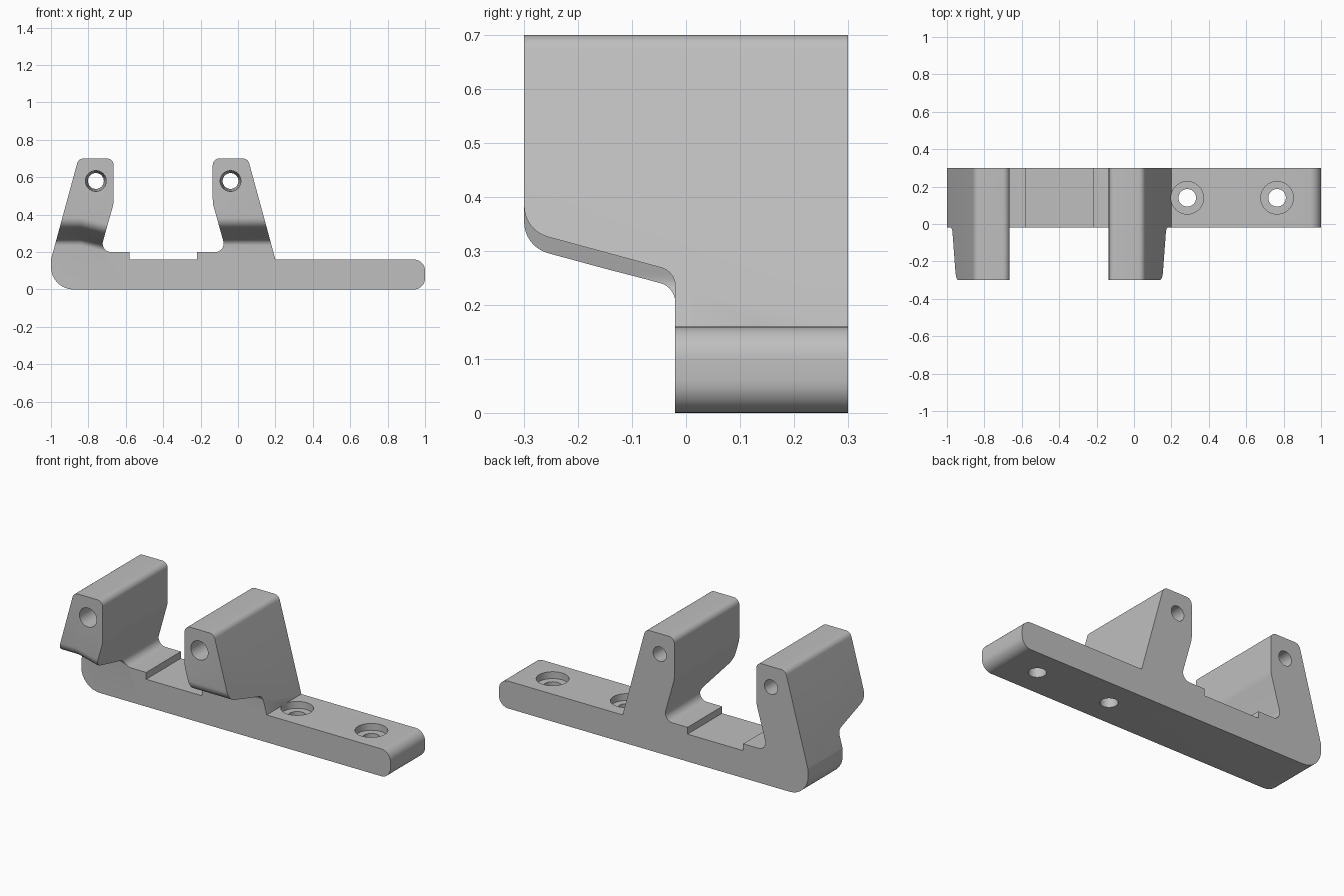
import bpy, bmesh, math
from mathutils import Vector, Matrix

cube = bpy.data.objects.get("Cube")
if cube:
    bpy.data.objects.remove(cube, do_unlink=True)

grey = bpy.data.materials.new("plain grey")
grey.use_nodes = True
COLOUR = (0.52, 0.52, 0.52, 1)
grey.diffuse_color = COLOUR
grey.node_tree.nodes["Principled BSDF"].inputs["Base Color"].default_value = COLOUR


def rounded(corners, steps=8):
    """Turn (a, b, radius) corners into an outline with true arc fillets."""
    out = []
    for i, (a, b, r) in enumerate(corners):
        p = Vector((a, b))
        if r == 0:
            out.append(p)
            continue
        u = (Vector(corners[i - 1][:2]) - p).normalized()
        v = (Vector(corners[(i + 1) % len(corners)][:2]) - p).normalized()
        half = u.angle(v) / 2
        centre = p + (u + v).normalized() * (r / math.sin(half))
        start = p + u * (r / math.tan(half)) - centre
        end = p + v * (r / math.tan(half)) - centre
        sweep = start.angle_signed(end)
        for k in range(steps + 1):
            out.append(centre + Matrix.Rotation(-sweep * k / steps, 2) @ start)
    return out


def loft(name, sections):
    """Skin matching closed sections and cap both ends."""
    bm = bmesh.new()
    rings = [[bm.verts.new(p) for p in s] for s in sections]
    n = len(rings[0])
    for a, b in zip(rings, rings[1:]):
        for i in range(n):
            j = (i + 1) % n
            bm.faces.new((a[i], a[j], b[j], b[i]))
    bm.faces.new(rings[0])
    bm.faces.new(rings[-1])
    bmesh.ops.recalc_face_normals(bm, faces=bm.faces)
    mesh = bpy.data.meshes.new(name)
    bm.to_mesh(mesh)
    bm.free()
    obj = bpy.data.objects.new(name, mesh)
    bpy.context.collection.objects.link(obj)
    mesh.materials.append(grey)
    return obj


def drill(name, at, r1, r2, depth, rot=(0, 0, 0)):
    bpy.ops.mesh.primitive_cone_add(vertices=48, radius1=r1, radius2=r2,
                                    depth=depth, location=at, rotation=rot)
    obj = bpy.context.object
    obj.name = name
    obj.data.materials.append(grey)
    return obj


def combine(target, tool, operation):
    mod = target.modifiers.new("cut", 'BOOLEAN')
    mod.operation, mod.object, mod.solver = operation, tool, 'EXACT'
    tool.hide_render = True
    bpy.context.view_layer.objects.active = target
    bpy.ops.object.modifier_apply(modifier=mod.name)
    bpy.data.objects.remove(tool, do_unlink=True)


# Right half of the cradle: outer arm flank, top, inner flank, seat step
MID = -0.4
arm = [(0.2, 0.16, 0), (0.053, 0.7, 0.035), (-0.135, 0.7, 0.035),
       (-0.135, 0.46, 0.15), (-0.062, 0.2, 0.045), (-0.22, 0.2, 0), (-0.22, 0.16, 0)]
left_arm = [(2 * MID - x, z, r) for x, z, r in reversed(arm)]
left_arm[-1] = (-1, 0.16, 0.08)
profile = rounded([(-1, 0, 0.12), (1, 0, 0.06), (1, 0.16, 0.06)] + arm + left_arm)
bracket = loft("bracket", [[(p.x, y, p.y) for p in profile] for y in (-0.5, 0.3)])

# Side envelope: arms overhang the front; the left underside dips inward
side = rounded([(0.4, 0.8, 0), (-0.3, 0.8, 0), (-0.3, 0.338, 0.06),
                (-0.02, 0.262, 0.035), (-0.02, -0.1, 0), (0.4, -0.1, 0)])
stations = [(-1.1, 0), (-0.84, 0), (-0.72, 0.03), (-0.6, 0.03), (-0.4, 0), (1.1, 0)]
envelope = loft("side_envelope", [
    [(x, p.x, p.y - (dip if 0.1 < p.y < 0.5 else 0)) for p in side]
    for x, dip in stations])
combine(bracket, envelope, 'INTERSECT')

# Tapered holes through the arms
for x in (-0.76, -0.04):
    combine(bracket, drill("arm_hole", (x, 0, 0.58), 0.056, 0.042, 0.64,
                           (-math.pi / 2, 0, 0)), 'DIFFERENCE')

# Counterbored screw holes in the base
for x in (0.285, 0.765):
    combine(bracket, drill("screw_hole", (x, 0.14, 0.06), 0.047, 0.047, 0.3), 'DIFFERENCE')
    combine(bracket, drill("screw_recess", (x, 0.14, 0.145), 0.087, 0.087, 0.05), 'DIFFERENCE')

bpy.ops.object.select_all(action='DESELECT')
bracket.select_set(True)
bpy.context.view_layer.objects.active = bracket
bpy.ops.object.shade_smooth_by_angle(angle=math.radians(30))
